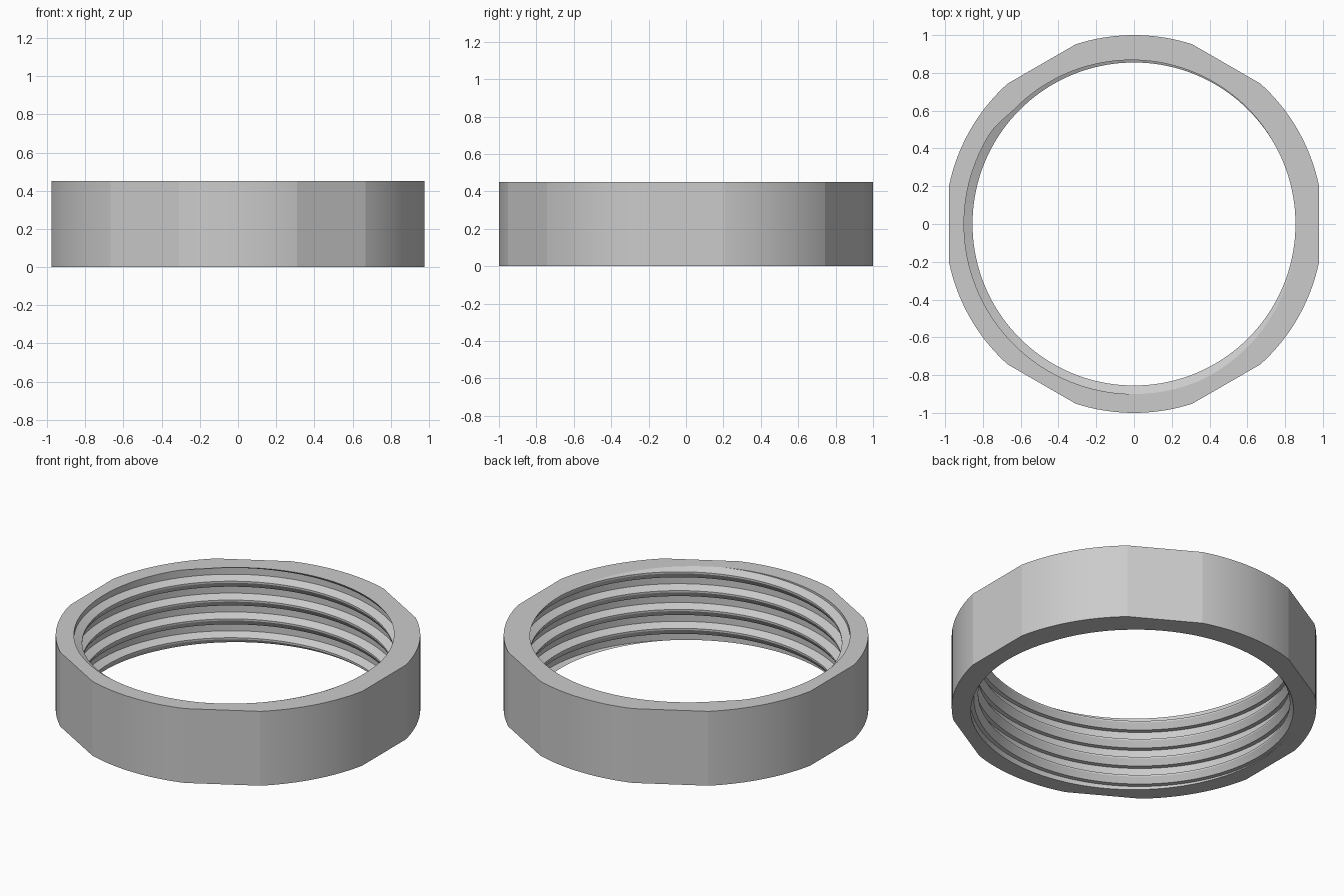
import bpy, bmesh
from math import cos, sin, radians

cube = bpy.data.objects.get("Cube")
if cube:
    bpy.data.objects.remove(cube)

HEIGHT = 0.45
PITCH = 0.114
FLAT = cos(radians(12))     # distance from the axis to each of the six flats
STEP = 2                    # degrees per segment
# One thread turn: (height above the crest start, radius)
TURN = [(0, 0.855), (0.010, 0.855), (0.031, 0.9), (0.077, 0.9), (0.080, 0.878)]


def outer_radius(deg):
    """Circle trimmed by six flats."""
    off = (deg + 30) % 60 - 30
    return min(1.0, FLAT / cos(radians(off)))


def thread_points(deg):
    """Radius and height pairs of the threaded wall, clipped to the ring."""
    base = HEIGHT + PITCH * (deg - 30) / 360
    raw = [(r, base + dz + k * PITCH) for k in range(-6, 2) for dz, r in TURN]
    pts = []
    for (r0, z0), (r1, z1) in zip(raw, raw[1:]):
        lo, hi = max(z0, 0), min(z1, HEIGHT)
        if lo < hi:
            def at(z):
                return r0 + (r1 - r0) * (z - z0) / (z1 - z0), z
            if not pts:
                pts.append(at(lo))
            pts.append(at(hi))
        else:
            # keep every column the same length
            if z1 <= 0:
                continue
            pts.append(pts[-1])
    missing = len(raw) - len(pts)
    return [pts[0]] * missing + pts


# Sweep the threaded section around the axis
bm = bmesh.new()
columns = []
for deg in range(0, 360 + STEP, STEP):
    a = radians(deg)
    out = outer_radius(deg)
    section = thread_points(deg) + [(out, HEIGHT), (out, 0)]
    columns.append([bm.verts.new((r * cos(a), r * sin(a), z)) for r, z in section])
for c, d in zip(columns, columns[1:]):
    n = len(c)
    for i in range(n):
        j = (i + 1) % n
        bm.faces.new((c[i], c[j], d[j], d[i]))
bmesh.ops.remove_doubles(bm, verts=bm.verts, dist=0.0001)
bmesh.ops.recalc_face_normals(bm, faces=bm.faces)
mesh = bpy.data.meshes.new("threaded_ring")
bm.to_mesh(mesh)
bm.free()
ring = bpy.data.objects.new("threaded_ring", mesh)
bpy.context.collection.objects.link(ring)

# Plain grey material
grey = bpy.data.materials.new("plain_grey")
grey.use_nodes = True
colour = (0.6, 0.6, 0.6, 1)
grey.diffuse_color = colour
grey.node_tree.nodes["Principled BSDF"].inputs["Base Color"].default_value = colour
mesh.materials.append(grey)

# Smooth the round walls, keep the edges crisp
bpy.ops.object.select_all(action="DESELECT")
ring.select_set(True)
bpy.context.view_layer.objects.active = ring
bpy.ops.object.shade_smooth_by_angle(angle=radians(10))
